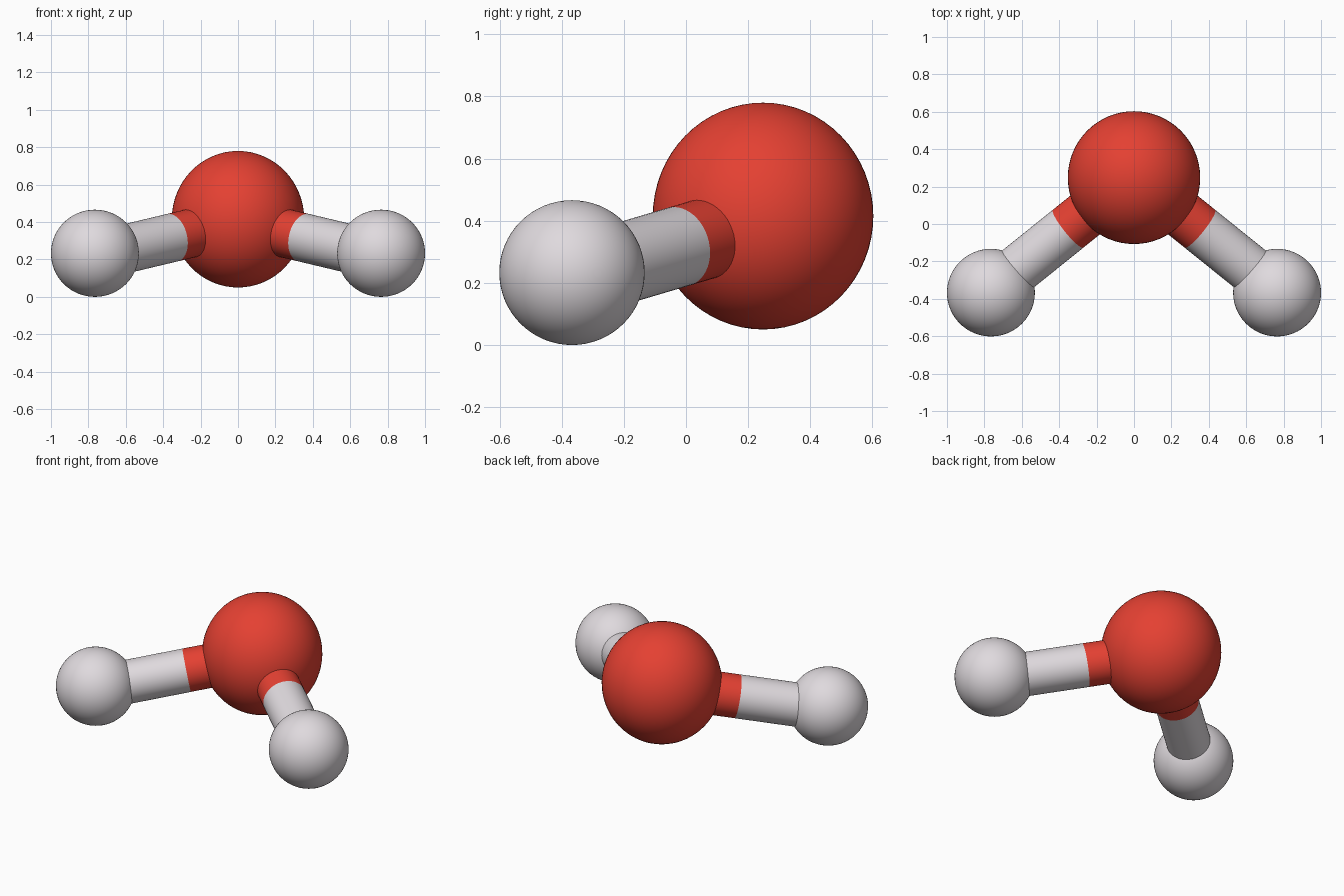
import bpy
from mathutils import Vector

if "Cube" in bpy.data.objects:
    bpy.data.objects.remove(bpy.data.objects["Cube"])


def material(name, rgb):
    m = bpy.data.materials.new(name)
    m.diffuse_color = (*rgb, 1)
    m.use_nodes = True
    m.node_tree.nodes["Principled BSDF"].inputs["Base Color"].default_value = m.diffuse_color
    return m


red = material("oxygen red", (0.78, 0.052, 0.032))
white = material("hydrogen pale grey", (0.74, 0.70, 0.73))


def finish(name, mat):
    ob = bpy.context.object
    ob.name = name
    ob.data.materials.append(mat)
    bpy.ops.object.shade_smooth_by_angle()
    return ob


def ball(name, centre, radii, mat):
    bpy.ops.mesh.primitive_uv_sphere_add(segments=64, ring_count=32, radius=1, location=centre)
    bpy.context.object.scale = radii
    bpy.ops.object.transform_apply(location=False, rotation=False, scale=True)
    return finish(name, mat)


def rod(name, a, b, mat):
    bpy.ops.mesh.primitive_cylinder_add(vertices=48, radius=0.13, depth=(b - a).length,
                                        location=(a + b) / 2)
    ob = bpy.context.object
    ob.rotation_mode = 'QUATERNION'
    ob.rotation_quaternion = (b - a).to_track_quat('Z', 'Y')
    return finish(name, mat)


# large central atom, very slightly taller than wide
oxygen = Vector((0, 0.248, 0.415))
ball("oxygen_atom", oxygen, (0.354, 0.355, 0.365), red)

# two small atoms with two-coloured bonds, mirrored in x
for side, label in ((-1, "left"), (1, "right")):
    hydrogen = Vector((0.765 * side, -0.367, 0.233))
    ball(label + "_hydrogen_atom", hydrogen, (0.235, 0.234, 0.233), white)
    shift = Vector((0, 0.01, -0.015))
    start, end = (oxygen.lerp(hydrogen, t) + shift for t in (0.1, 0.95))
    middle = oxygen.lerp(hydrogen, 0.46) + shift
    rod(label + "_bond_oxygen_half", start, middle, red)
    rod(label + "_bond_hydrogen_half", middle, end, white)
